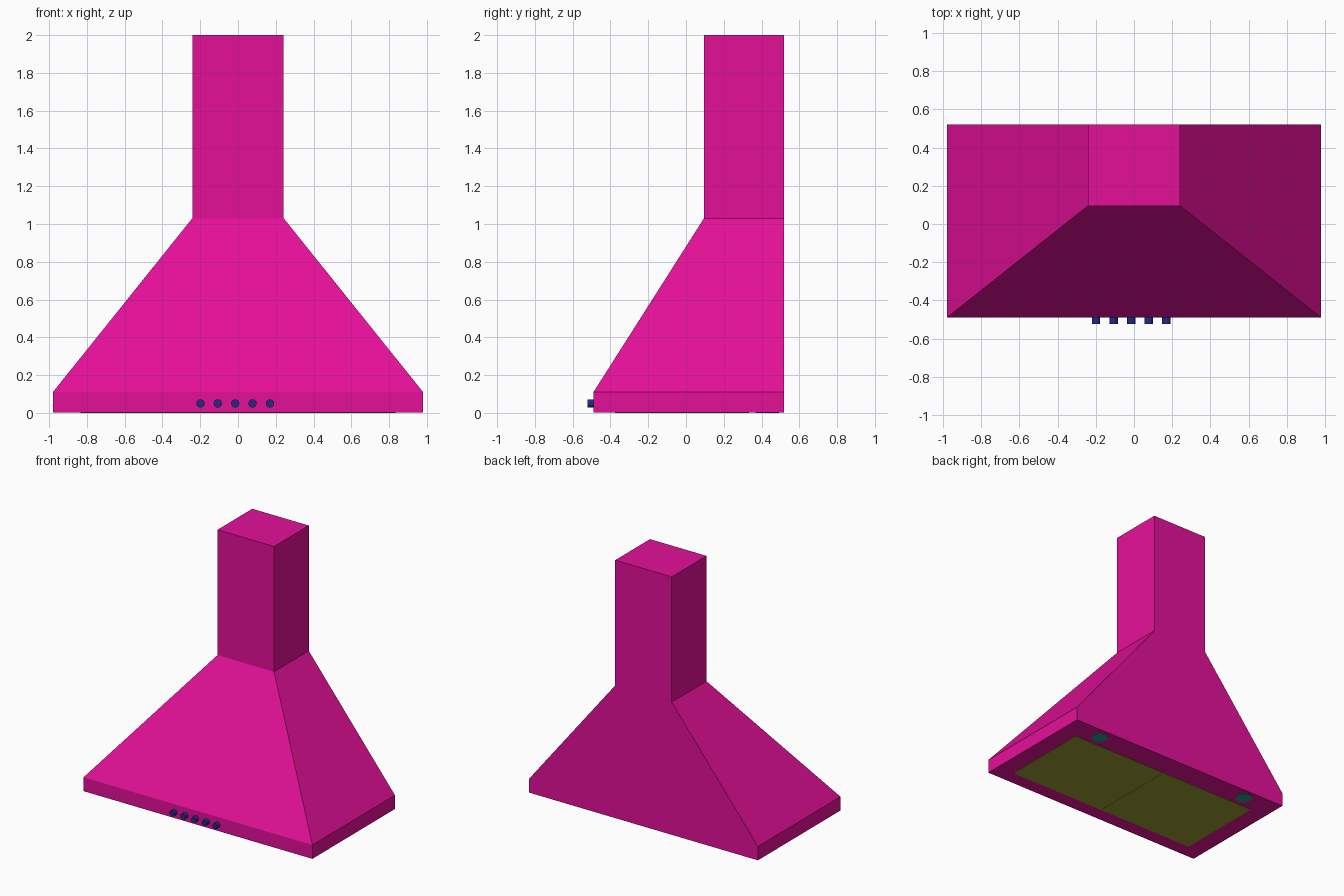
import bpy
import bmesh
from math import pi
from mathutils import Matrix

cube = bpy.data.objects.get("Cube")
if cube:
    bpy.data.objects.remove(cube, do_unlink=True)


def material(name, colour):
    mat = bpy.data.materials.new(name)
    mat.use_nodes = True
    mat.diffuse_color = (*colour, 1)
    mat.node_tree.nodes["Principled BSDF"].inputs["Base Color"].default_value = (*colour, 1)
    return mat


pink = material("magenta_enamel", (0.78, 0.005, 0.315))
navy = material("navy_button", (0.017, 0.022, 0.24))
olive = material("olive_filter", (0.34, 0.34, 0.033))
teal = material("teal_lamp", (0.02, 0.32, 0.30))


def finish(name, bm, mat):
    bmesh.ops.recalc_face_normals(bm, faces=bm.faces)
    mesh = bpy.data.meshes.new(name)
    bm.to_mesh(mesh)
    bm.free()
    mesh.materials.append(mat)
    obj = bpy.data.objects.new(name, mesh)
    bpy.context.collection.objects.link(obj)
    return obj


def box(name, low, high, mat):
    bm = bmesh.new()
    size = [b - a for a, b in zip(low, high)]
    mid = [(a + b) / 2 for a, b in zip(low, high)]
    bmesh.ops.create_cube(bm, size=1, matrix=Matrix.Translation(mid) @ Matrix.Diagonal((*size, 1)))
    return finish(name, bm, mat)


def disc(name, centre, radius, depth, mat, tilt=0.0):
    bm = bmesh.new()
    bmesh.ops.create_cone(bm, cap_ends=True, segments=16, radius1=radius, radius2=radius,
                          depth=depth, matrix=Matrix.Translation(centre) @ Matrix.Rotation(tilt, 4, "X"))
    return finish(name, bm, mat)


# Hood body: rectangular sections lofted from the skirt to the chimney, flush at the back
BACK = 0.52
BASE = 0.003
sections = [(BASE, 0.98, -0.49), (0.11, 0.98, -0.49), (1.03, 0.242, 0.095), (2.0, 0.242, 0.095)]
bm = bmesh.new()
rings = [[bm.verts.new((x, y, z)) for x, y in ((-w, f), (w, f), (w, BACK), (-w, BACK))]
         for z, w, f in sections]
for lower, upper in zip(rings, rings[1:]):
    for i in range(4):
        j = (i + 1) % 4
        bm.faces.new((lower[i], lower[j], upper[j], upper[i]))
bm.faces.new(rings[0])
bm.faces.new(rings[-1])
finish("hood_body", bm, pink)

# Underside: a pair of filter panels and a pair of lamps
for side, sign in (("left", 1), ("right", -1)):
    x1, x2 = sorted((sign * 0.001, sign * 0.835))
    box(f"{side}_filter", (x1, -0.375, 0), (x2, 0.333, 0.006), olive)
    disc(f"{side}_lamp", (sign * 0.687, 0.43, 0.004), 0.062, 0.008, teal)

# Row of control buttons on the front of the skirt
for i in range(5):
    disc(f"button_{i + 1}", (-0.015 + (i - 2) * 0.092, -0.5, 0.05), 0.022, 0.045, navy, pi / 2)
